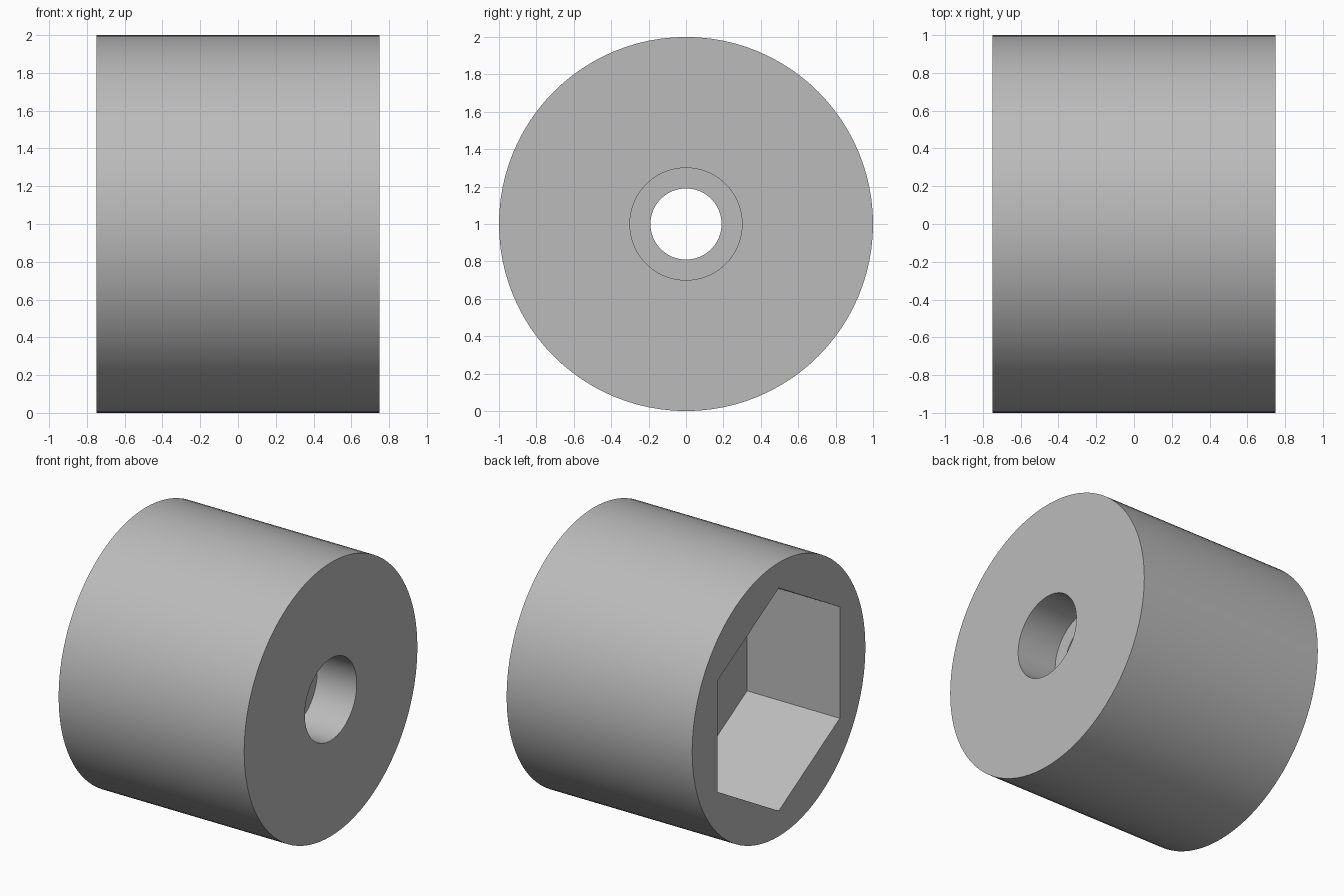
import bpy
import bmesh
from math import sin, cos, pi, radians

cube = bpy.data.objects.get("Cube")
if cube:
    bpy.data.objects.remove(cube, do_unlink=True)

SEGMENTS = 96
AXIS_HEIGHT = 1.0


def circle(radius):
    return lambda a: radius


def hexagon(apothem):
    # Corner points up and down, flats face the sides
    return lambda a: apothem / cos(a % (pi / 3) - pi / 6)


# One plain grey
grey = bpy.data.materials.new("grey")
grey.use_nodes = True
colour = (0.5, 0.5, 0.5, 1.0)
grey.diffuse_color = colour
grey.node_tree.nodes["Principled BSDF"].inputs["Base Color"].default_value = colour

# Cross-sections along the closed surface: outside, round bore, through hole, hex pocket
sections = [
    (-0.75, circle(1.0)),
    (0.75, circle(1.0)),
    (0.75, circle(0.30)),
    (0.43, circle(0.30)),
    (0.43, circle(0.19)),
    (0.0, circle(0.19)),
    (0.0, hexagon(0.705)),
    (-0.75, hexagon(0.705)),
]

bm = bmesh.new()
rings = []
for x, radius in sections:
    ring = []
    for i in range(SEGMENTS):
        a = 2 * pi * i / SEGMENTS
        r = radius(a)
        ring.append(bm.verts.new((x, r * sin(a), AXIS_HEIGHT + r * cos(a))))
    rings.append(ring)

# Join each section to the next, and the last back to the first
for k, ring in enumerate(rings):
    following = rings[(k + 1) % len(rings)]
    for i in range(SEGMENTS):
        j = (i + 1) % SEGMENTS
        bm.faces.new((ring[i], ring[j], following[j], following[i]))
bmesh.ops.recalc_face_normals(bm, faces=bm.faces)

mesh = bpy.data.meshes.new("hex_socket_bushing")
bm.to_mesh(mesh)
bm.free()
mesh.materials.append(grey)
bushing = bpy.data.objects.new("hex_socket_bushing", mesh)
bpy.context.collection.objects.link(bushing)

# Smooth curved walls, crisp rims and hex corners
bpy.ops.object.select_all(action="DESELECT")
bushing.select_set(True)
bpy.context.view_layer.objects.active = bushing
bpy.ops.object.shade_smooth_by_angle(angle=radians(30))
